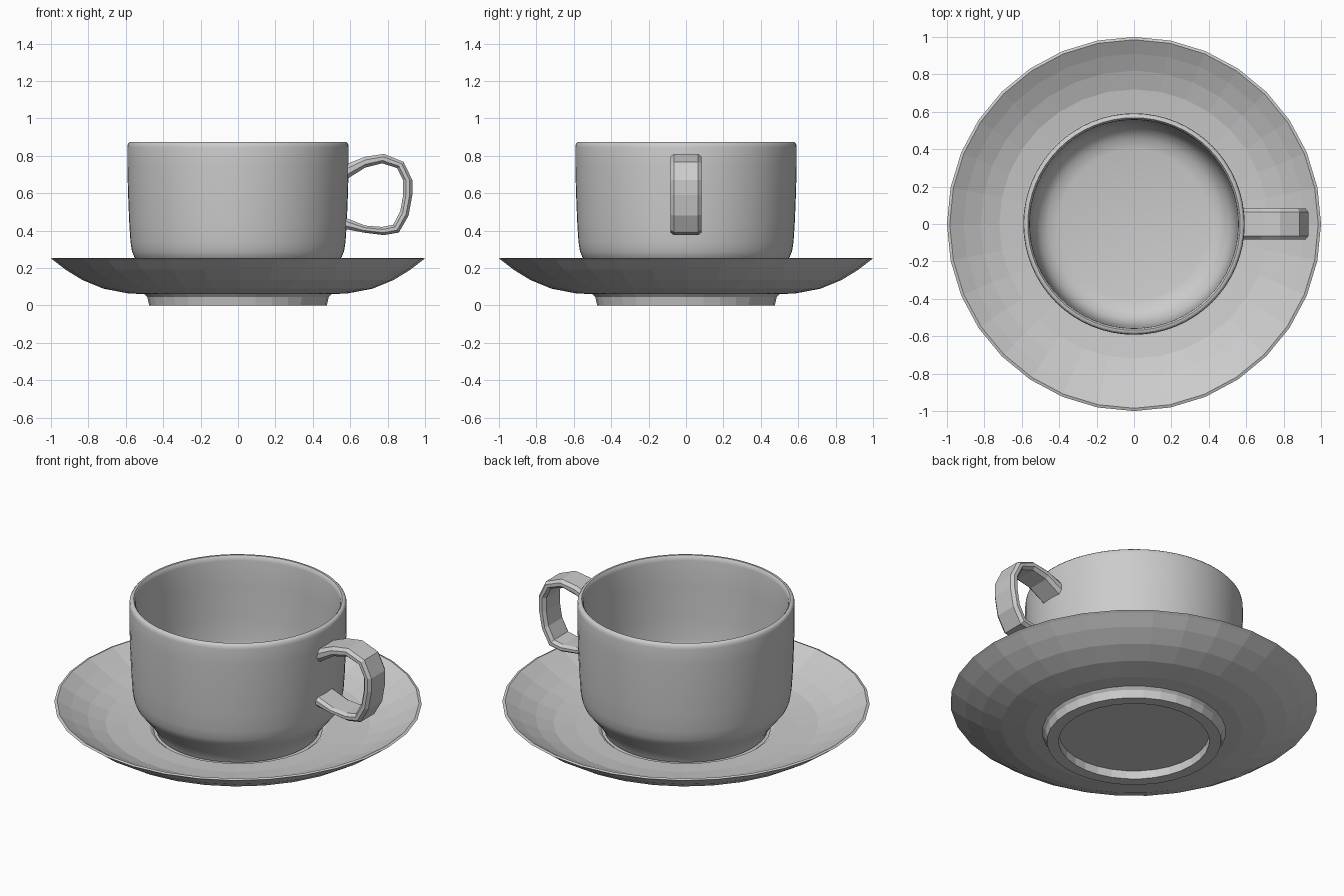
import bpy, bmesh, math


def new_object(name, bm):
    bmesh.ops.recalc_face_normals(bm, faces=bm.faces)
    mesh = bpy.data.meshes.new(name)
    bm.to_mesh(mesh)
    bm.free()
    obj = bpy.data.objects.new(name, mesh)
    bpy.context.collection.objects.link(obj)
    return obj


def lathe(name, profile, sides):
    """Revolve an (r, z) profile about z; both ends are capped with flat discs."""
    bm = bmesh.new()
    rings = []
    for r, z in profile:
        rings.append([bm.verts.new((r * math.cos(math.tau * i / sides),
                                    r * math.sin(math.tau * i / sides), z))
                      for i in range(sides)])
    for a, b in zip(rings, rings[1:]):
        for i in range(sides):
            j = (i + 1) % sides
            bm.faces.new((a[i], a[j], b[j], b[i]))
    bm.faces.new(rings[0])
    bm.faces.new(rings[-1])
    return new_object(name, bm)


# Faceted saucer: recessed underside, foot ring, bowl, rim, inner well
lathe("saucer", [
    (0.41, 0.05), (0.41, 0.0), (0.475, 0.0), (0.485, 0.045), (0.50, 0.06),
    (0.59, 0.065), (0.72, 0.09), (0.83, 0.135), (0.92, 0.19), (0.985, 0.24),
    (1.0, 0.25), (0.985, 0.255), (0.91, 0.21), (0.82, 0.165), (0.72, 0.13),
    (0.60, 0.115), (0.48, 0.11), (0.46, 0.095)], 32)

# Smooth cup: foot, tapered underside, wall, rounded lip, interior
cup = lathe("cup", [
    (0.42, 0.095), (0.445, 0.10), (0.455, 0.13), (0.49, 0.18), (0.535, 0.235),
    (0.555, 0.26), (0.567, 0.29), (0.575, 0.34), (0.582, 0.45), (0.588, 0.60),
    (0.592, 0.75), (0.592, 0.845), (0.589, 0.863), (0.580, 0.873),
    (0.568, 0.873), (0.560, 0.863), (0.557, 0.845), (0.555, 0.70),
    (0.550, 0.50), (0.545, 0.38), (0.532, 0.30), (0.505, 0.25),
    (0.46, 0.215), (0.40, 0.20)], 64)

# Handle: chamfered strap swept between outer and inner outlines (x, z)
outer = [(0.565, 0.75), (0.68, 0.795), (0.78, 0.81), (0.885, 0.768),
         (0.932, 0.67), (0.932, 0.59), (0.912, 0.48), (0.86, 0.39),
         (0.78, 0.376), (0.67, 0.39), (0.565, 0.41)]
inner = [(0.565, 0.665), (0.68, 0.737), (0.77, 0.76), (0.85, 0.735),
         (0.883, 0.67), (0.883, 0.59), (0.868, 0.505), (0.83, 0.432),
         (0.77, 0.42), (0.68, 0.427), (0.565, 0.472)]
section = [(-0.065, 0), (0.065, 0), (0.083, 0.3), (0.083, 0.7),
           (0.065, 1), (-0.065, 1), (-0.083, 0.7), (-0.083, 0.3)]
bm = bmesh.new()
loops = [[bm.verts.new((o[0] + (n[0] - o[0]) * t, y, o[1] + (n[1] - o[1]) * t))
          for y, t in section] for o, n in zip(outer, inner)]
for a, b in zip(loops, loops[1:]):
    for i in range(8):
        j = (i + 1) % 8
        bm.faces.new((a[i], a[j], b[j], b[i]))
bm.faces.new(loops[0])
bm.faces.new(loops[-1])
new_object("handle", bm)

# Smooth shading on the cup only
bpy.ops.object.select_all(action='DESELECT')
cup.select_set(True)
bpy.context.view_layer.objects.active = cup
bpy.ops.object.shade_smooth_by_angle(angle=math.radians(50))
